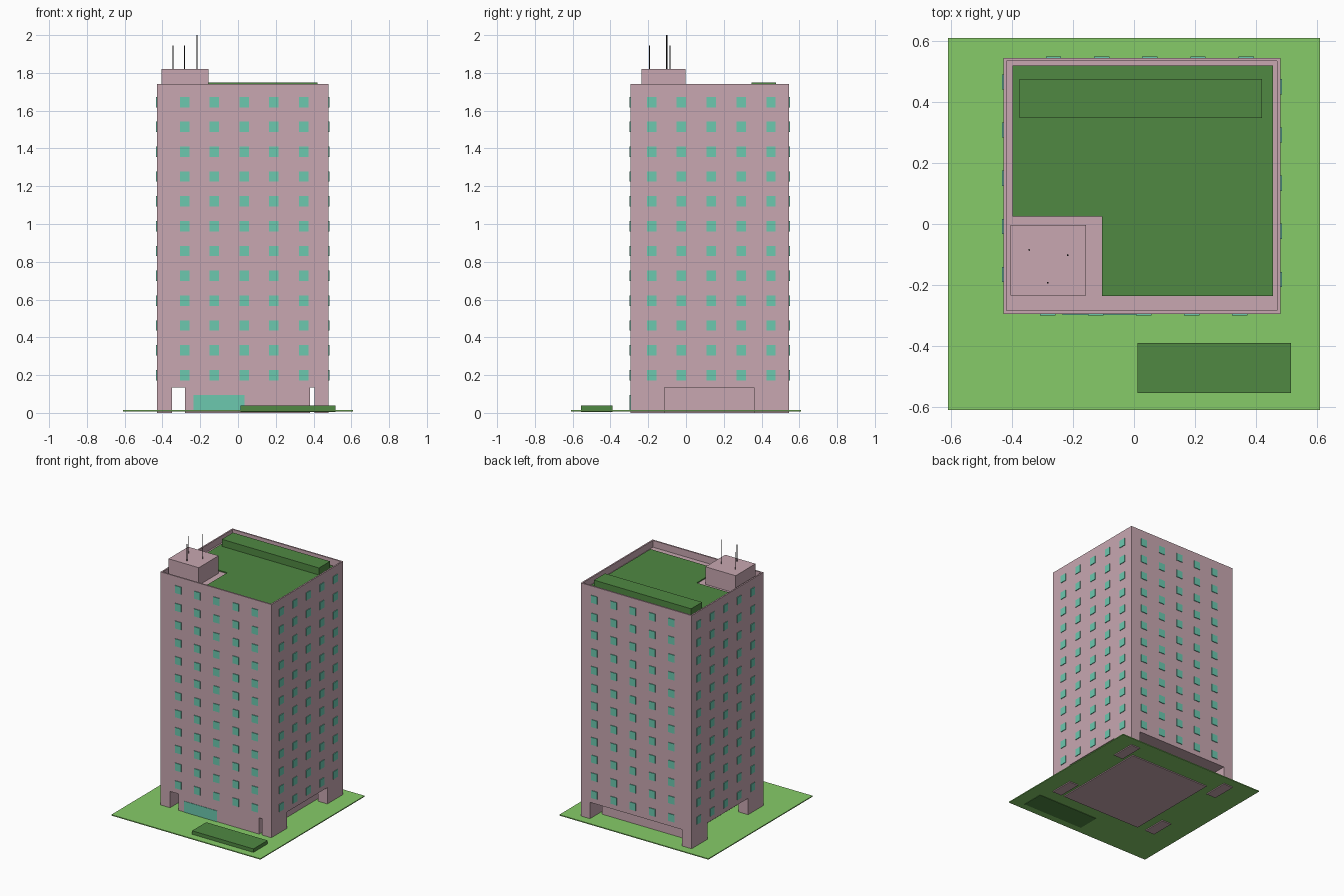
import bpy, bmesh

if "Cube" in bpy.data.objects:
    bpy.data.objects.remove(bpy.data.objects["Cube"])


def material(name, rgb):
    m = bpy.data.materials.new(name)
    m.diffuse_color = (*rgb, 1)
    m.use_nodes = True
    m.node_tree.nodes["Principled BSDF"].inputs["Base Color"].default_value = m.diffuse_color
    return m


PINK = material("pink_wall", (0.58, 0.39, 0.44))
TEAL = material("teal_glass", (0.15, 0.58, 0.43))
LAWN = material("light_green", (0.24, 0.60, 0.14))
DARK = material("dark_green", (0.08, 0.25, 0.055))
BLACK = material("antenna_black", (0.02, 0.02, 0.02))


def add_box(bm, x0, x1, y0, y1, z0, z1):
    vs = bmesh.ops.create_cube(bm, size=1)["verts"]
    for v in vs:
        v.co = (x1 if v.co.x > 0 else x0,
                y1 if v.co.y > 0 else y0,
                z1 if v.co.z > 0 else z0)


def finish(name, bm, mat):
    me = bpy.data.meshes.new(name)
    bmesh.ops.recalc_face_normals(bm, faces=bm.faces)
    bm.to_mesh(me)
    bm.free()
    me.materials.append(mat)
    ob = bpy.data.objects.new(name, me)
    bpy.context.collection.objects.link(ob)
    return ob


def box(name, mat, *dims):
    bm = bmesh.new()
    add_box(bm, *dims)
    return finish(name, bm, mat)


X0, X1, Y0, Y1 = -0.428, 0.48, -0.295, 0.545
FLOOR, ROOF, TOP = 0.135, 1.69, 1.74

# Ground and front planting bed
box("ground", LAWN, -0.61, 0.61, -0.61, 0.61, 0.007, 0.014)
box("front_hedge", DARK, 0.012, 0.515, -0.555, -0.39, 0.004, 0.04)

# Tower block with sunken roof inside a parapet
bm = bmesh.new()
add_box(bm, X0, X1, Y0, Y1, FLOOR, TOP)
bm.normal_update()
top = max(bm.faces, key=lambda f: f.calc_center_median().z)
bmesh.ops.inset_region(bm, faces=[top], thickness=0.015)
inner = bmesh.ops.extrude_face_region(bm, geom=[top])["geom"]
for v in [g for g in inner if isinstance(g, bmesh.types.BMVert)]:
    v.co.z = ROOF
if top.is_valid:
    bmesh.ops.delete(bm, geom=[top], context="FACES_ONLY")
finish("tower", bm, PINK)

# Ground floor core and corner pillars
box("ground_floor_core", PINK, -0.28, 0.38, Y0, 0.44, 0, FLOOR)
for side, xa, xb in (("left", X0, -0.35), ("right", 0.405, X1)):
    for end, ya, yb in (("front", Y0, -0.115), ("back", 0.36, Y1)):
        box(f"pillar_{end}_{side}", PINK, xa, xb, ya, yb, 0, FLOOR)

# Entrance glass doors
box("entrance_left", TEAL, -0.235, -0.096, Y0 - 0.003, Y0 + 0.005, 0.012, 0.095)
box("entrance_right", TEAL, -0.096, 0.035, Y0 - 0.003, Y0 + 0.005, 0.012, 0.095)

# Window grids, one object per facade
W, H, OUT, IN = 0.025, 0.0275, 0.005, 0.005


def windows(name, first, step, axis, wall, sign):
    bm = bmesh.new()
    d0, d1 = sorted((wall - sign * IN, wall + sign * OUT))
    for col in range(5):
        c = first + col * step
        for row in range(12):
            z = 0.2 + row * 0.1314
            span = (c - W, c + W)
            plan = (*span, d0, d1) if axis == "x" else (d0, d1, *span)
            add_box(bm, *plan, z - H, z + H)
    finish(name, bm, TEAL)


windows("windows_front", -0.283, 0.1575, "x", Y0, -1)
windows("windows_back", -0.264, 0.1580, "x", Y1, 1)
windows("windows_right", -0.182, 0.1580, "y", X1, 1)
windows("windows_left", -0.166, 0.1580, "y", X0, -1)

# L-shaped roof lawn
bm = bmesh.new()
outline = [(-0.398, 0.025), (-0.105, 0.025), (-0.105, -0.236),
           (0.456, -0.236), (0.456, 0.52), (-0.398, 0.52)]
face = bm.faces.new([bm.verts.new((x, y, ROOF - 0.005)) for x, y in outline])
ext = bmesh.ops.extrude_face_region(bm, geom=[face])["geom"]
for v in [g for g in ext if isinstance(g, bmesh.types.BMVert)]:
    v.co.z = ROOF + 0.008
finish("roof_lawn", bm, DARK)
box("roof_hedge", DARK, -0.375, 0.42, 0.347, 0.476, ROOF, 1.75)

# Roof plant room and antennas
box("roof_room", PINK, -0.405, -0.157, -0.235, -0.003, ROOF - 0.005, 1.82)
for i, (x, y, z) in enumerate([(-0.344, -0.085, 1.945),
                               (-0.283, -0.193, 1.945),
                               (-0.217, -0.102, 2.0)]):
    bpy.ops.mesh.primitive_cylinder_add(vertices=8, radius=0.003,
                                        depth=z - 1.81, location=(x, y, (z + 1.81) / 2))
    bpy.context.object.name = f"antenna_{i + 1}"
    bpy.context.object.data.materials.append(BLACK)
